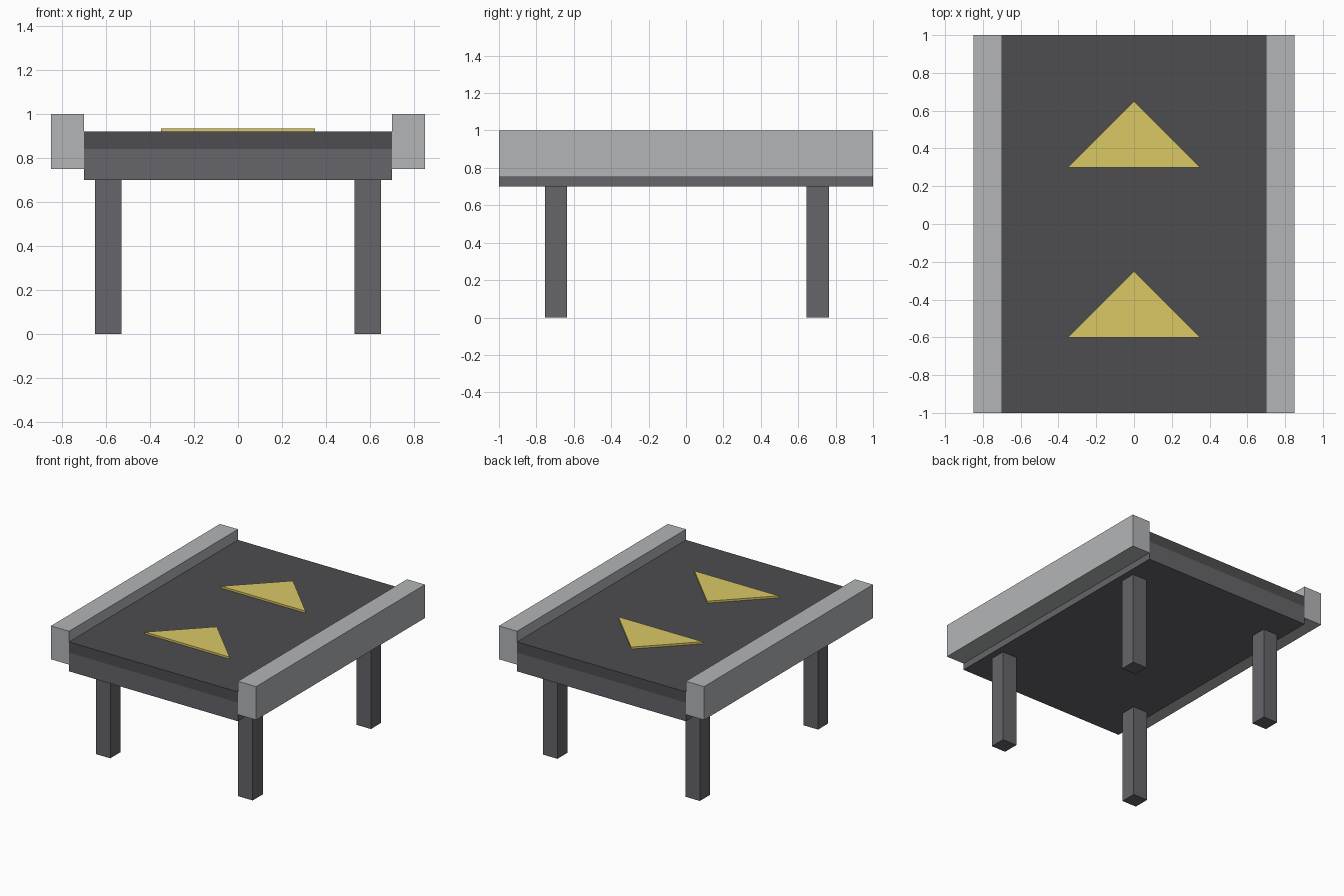
import bpy
import bmesh

if "Cube" in bpy.data.objects:
    bpy.data.objects.remove(bpy.data.objects["Cube"])


def material(name, color):
    mat = bpy.data.materials.new(name)
    mat.diffuse_color = (*color, 1)
    mat.use_nodes = True
    mat.node_tree.nodes["Principled BSDF"].inputs["Base Color"].default_value = mat.diffuse_color
    return mat


def prism(name, outline, z0, z1, mat):
    """Extrude a flat xy outline from z0 up to z1."""
    bm = bmesh.new()
    face = bm.faces.new([bm.verts.new((x, y, z0)) for x, y in outline])
    top = bmesh.ops.extrude_face_region(bm, geom=[face])["geom"]
    moved = [v for v in top if isinstance(v, bmesh.types.BMVert)]
    bmesh.ops.translate(bm, verts=moved, vec=(0, 0, z1 - z0))
    bmesh.ops.recalc_face_normals(bm, faces=bm.faces)
    mesh = bpy.data.meshes.new(name)
    bm.to_mesh(mesh)
    bm.free()
    mesh.materials.append(mat)
    obj = bpy.data.objects.new(name, mesh)
    bpy.context.collection.objects.link(obj)
    return obj


def box(name, x0, x1, y0, y1, z0, z1, mat):
    return prism(name, [(x0, y0), (x1, y0), (x1, y1), (x0, y1)], z0, z1, mat)


frame_grey = material("frame_grey", (0.13, 0.13, 0.145))
belt_grey = material("belt_grey", (0.075, 0.075, 0.08))
rail_grey = material("rail_grey", (0.45, 0.46, 0.47))
arrow_yellow = material("arrow_yellow", (0.70, 0.58, 0.13))

# Bed and belt
box("bed_frame", -0.70, 0.70, -1, 1, 0.70, 0.84, frame_grey)
box("belt", -0.70, 0.70, -1, 1, 0.84, 0.92, belt_grey)

# Side rails and legs
for side, s in (("left", -1), ("right", 1)):
    x = s * 0.775
    box(f"{side}_rail", x - 0.075, x + 0.075, -1, 1, 0.75, 1.0, rail_grey)
    for end, y in (("front", -0.695), ("back", 0.705)):
        x_leg = s * 0.59
        box(f"{end}_{side}_leg", x_leg - 0.06, x_leg + 0.06,
            y - 0.06, y + 0.06, 0, 0.70, frame_grey)

# Direction arrows on the belt
for end, y in (("front", -0.60), ("back", 0.30)):
    prism(f"{end}_arrow", [(-0.35, y), (0.35, y), (0, y + 0.35)],
          0.92, 0.935, arrow_yellow)
